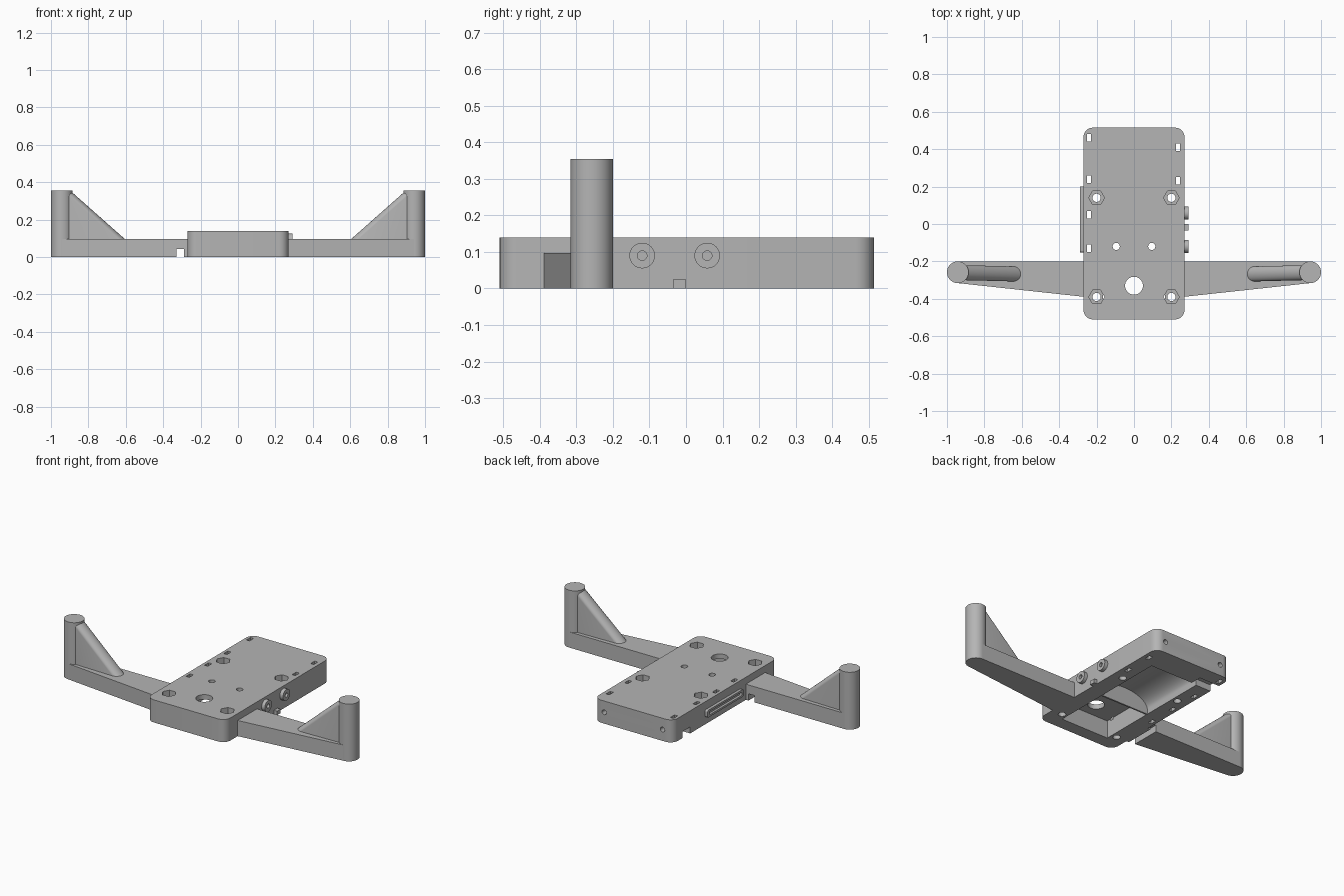
import bpy, bmesh, math
from mathutils import Vector

old = bpy.data.objects.get("Cube")
if old:
    bpy.data.objects.remove(old, do_unlink=True)

grey = bpy.data.materials.new("plain grey")
grey.use_nodes = True
grey.diffuse_color = (0.46, 0.46, 0.46, 1)
grey.node_tree.nodes["Principled BSDF"].inputs["Base Color"].default_value = grey.diffuse_color


def finish(name, bm):
    bmesh.ops.recalc_face_normals(bm, faces=bm.faces)
    mesh = bpy.data.meshes.new(name)
    bm.to_mesh(mesh)
    bm.free()
    mesh.materials.append(grey)
    ob = bpy.data.objects.new(name, mesh)
    bpy.context.collection.objects.link(ob)
    return ob


def prism(name, outline, low, high, axis="z"):
    """Extrude a 2D outline along x, y or z."""
    place = {"x": lambda a, b, c: (c, a, b),
             "y": lambda a, b, c: (a, c, b),
             "z": lambda a, b, c: (a, b, c)}[axis]
    bm = bmesh.new()
    face = bm.faces.new([bm.verts.new(place(a, b, low)) for a, b in outline])
    top = bmesh.ops.extrude_face_region(bm, geom=[face])["geom"]
    shift = Vector(place(0, 0, high - low))
    bmesh.ops.translate(bm, verts=[v for v in top if isinstance(v, bmesh.types.BMVert)], vec=shift)
    return finish(name, bm)


def box(name, x, y, z):
    return prism(name, [(x[0], y[0]), (x[1], y[0]), (x[1], y[1]), (x[0], y[1])], *z)


def circle(a, b, r, n=32, start=0.0, sweep=math.tau):
    return [(a + r * math.cos(start + sweep * i / n), b + r * math.sin(start + sweep * i / n))
            for i in range(n)]


def rounded(x0, x1, y0, y1, r, n=8):
    """Rectangle outline with rounded corners."""
    pts = []
    for k, (a, b) in enumerate([(x1 - r, y1 - r), (x0 + r, y1 - r), (x0 + r, y0 + r), (x1 - r, y0 + r)]):
        for i in range(n + 1):
            t = (k + i / n) * math.pi / 2
            pts.append((a + r * math.cos(t), b + r * math.sin(t)))
    return pts


def cut(target, cutters):
    """Subtract each cutter in turn, then discard it."""
    bpy.context.view_layer.objects.active = target
    for c in cutters:
        mod = target.modifiers.new("cut", "BOOLEAN")
        mod.operation, mod.solver, mod.object = "DIFFERENCE", "EXACT", c
        bpy.ops.object.modifier_apply(modifier=mod.name)
        bpy.data.objects.remove(c, do_unlink=True)


def hull(name, discs):
    """Convex solid around horizontal discs given as x, y, z, radius."""
    bm = bmesh.new()
    for x, y, z, r in discs:
        for a, b in circle(x, y, r):
            bm.verts.new((a, b, z))
    found = bmesh.ops.convex_hull(bm, input=bm.verts)
    bmesh.ops.delete(bm, geom=[v for v in bm.verts if not v.link_faces], context="VERTS")
    bmesh.ops.dissolve_limit(bm, angle_limit=0.01, verts=bm.verts, edges=bm.edges)
    return finish(name, bm)


# Central housing with its underside cavities
H = 0.14
body = prism("housing", rounded(-0.27, 0.27, -0.51, 0.515, 0.05), 0, H)
arch = [(-0.165, -0.01), (0.165, -0.01), (0.165, 0.03)]
arch += [(0.165 * math.cos(t), 0.03 + 0.08 * math.sin(t)) for t in (math.pi * i / 24 for i in range(1, 24))]
arch += [(-0.165, 0.03)]
cutters = [
    prism("cut", arch, -0.08, 0.35, "y"),
    box("cut", (-0.165, 0.165), (-0.43, -0.09), (-0.01, 0.11)),
    box("cut", (-0.3, -0.13), (0.345, 0.42), (-0.01, 0.04)),
    prism("cut", circle(0, -0.33, 0.048), -0.01, 0.2),
]

# Screw holes with hexagonal nut seats
for x in (-0.2, 0.2):
    for y in (-0.39, 0.14):
        cutters.append(prism("cut", circle(x, y, 0.022), -0.01, 0.2))
        cutters.append(prism("cut", circle(x, y, 0.042, 6), 0.1, 0.2))
    cutters.append(prism("cut", circle(x, 0.07, 0.015), 0.45, 0.6, "y"))
for x in (-0.095, 0.095):
    cutters.append(prism("cut", circle(x, -0.12, 0.019), -0.01, 0.2))

# Narrow strap slots along both edges
for x, ys in ((-0.24, (0.46, 0.24, 0.05, -0.13)), (0.235, (0.41, 0.23))):
    for y in ys:
        cutters.append(box("cut", (x - 0.011, x + 0.011), (y - 0.02, y + 0.02), (-0.01, 0.2)))
cut(body, cutters)

# Side sockets, tab and slotted rail
parts = [body]
for i, y in enumerate((-0.12, 0.058)):
    socket = prism(f"side_socket_{i + 1}", circle(y, 0.09, 0.035), 0.265, 0.292, "x")
    cut(socket, [prism("cut", circle(y, 0.09, 0.013), 0.272, 0.3, "x")])
    parts.append(socket)
parts.append(box("side_tab", (0.265, 0.292), (-0.035, 0), (0, 0.025)))
rail = prism("side_rail", rounded(-0.152, 0.2, 0.045, 0.09, 0.01), -0.288, -0.265, "x")
cut(rail, [prism("cut", rounded(-0.135, 0.183, 0.057, 0.078, 0.005), -0.3, -0.273, "x")])
parts.append(rail)

# Arms, end posts and sloping braces on both sides
R, PX, PY = 0.058, 0.942, -0.258
for s, side in ((1, "left"), (-1, "right")):
    outline = [(0.26, -0.2), (PX, -0.2), (PX, PY - R), (0.26, -0.39)]
    arm = prism(side + "_arm", [(s * x, y) for x, y in outline], 0, 0.097)
    if s < 0:
        cut(arm, [box("cut", (-0.328, -0.288), (-0.5, -0.1), (-0.01, 0.042))])
    post = prism(side + "_post", circle(s * PX, PY, R, 48), 0, 0.355)
    brace = hull(side + "_brace", [(s * 0.638, -0.267, 0.09, 0.04),
                                   (s * 0.926, -0.26, 0.345, 0.04),
                                   (s * 0.926, -0.26, 0.09, 0.04)])
    parts += [arm, post, brace]

# Smooth curved walls, sharp edges kept
bpy.ops.object.select_all(action="DESELECT")
for ob in parts:
    ob.select_set(True)
bpy.context.view_layer.objects.active = body
bpy.ops.object.shade_smooth_by_angle(angle=math.radians(30))
